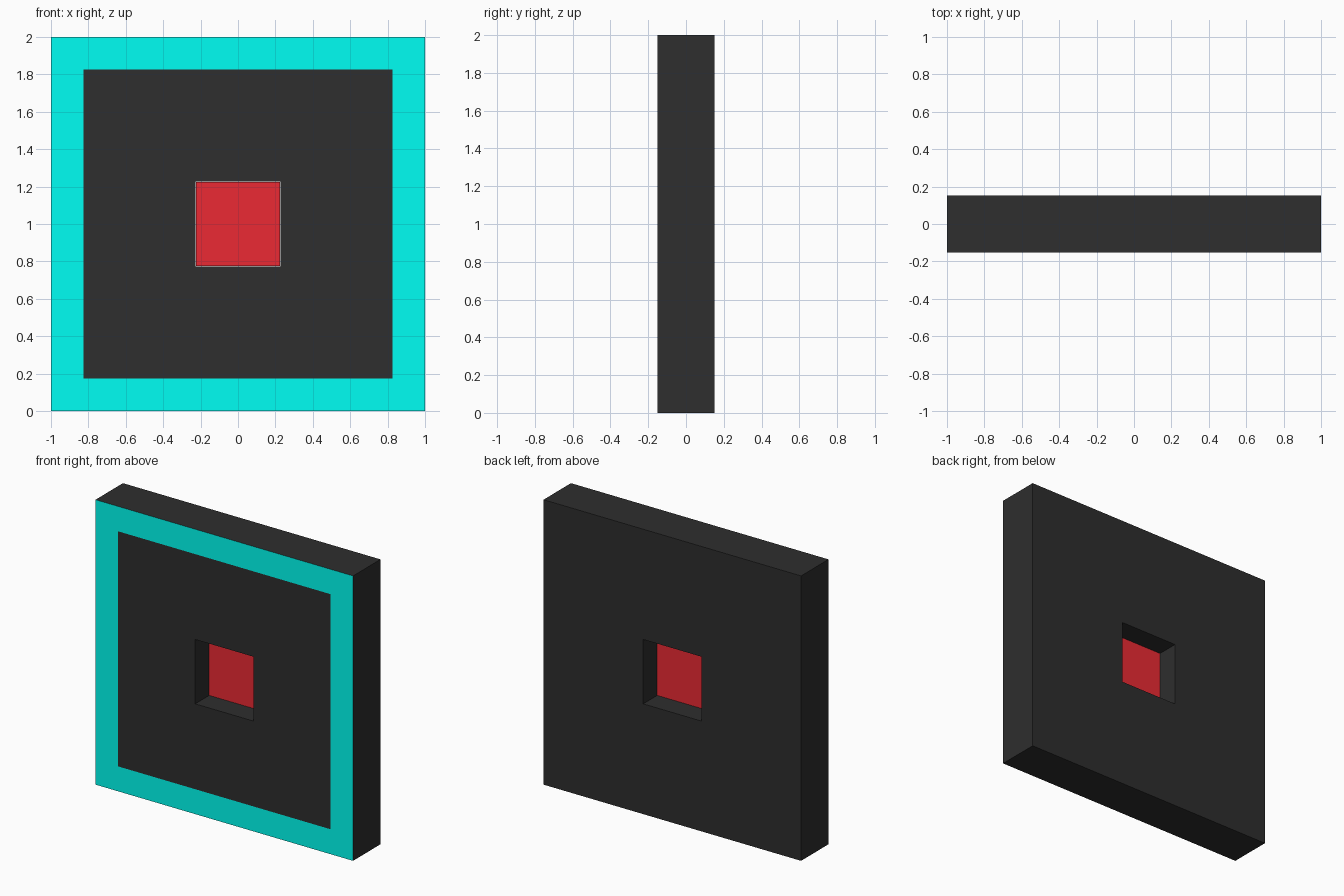
import bpy, bmesh
from mathutils import Matrix

if "Cube" in bpy.data.objects:
    bpy.data.objects.remove(bpy.data.objects["Cube"])

SIZE, DEPTH = 2.0, 0.304
BORDER, HOLE = 0.175, 0.452


def material(name, srgb):
    m = bpy.data.materials.new(name)
    m.diffuse_color = [(c / 255 / 12.92 if c < 11 else ((c / 255 + 0.055) / 1.055) ** 2.4)
                       for c in srgb] + [1.0]
    m.use_nodes = True
    m.node_tree.nodes["Principled BSDF"].inputs["Base Color"].default_value = m.diffuse_color
    return m


def inset(bm, face, thickness):
    return bmesh.ops.inset_individual(bm, faces=[face], thickness=thickness,
                                      use_even_offset=True)["faces"]


def finish(name, bm, mats):
    mesh = bpy.data.meshes.new(name)
    bm.to_mesh(mesh)
    bm.free()
    for m in mats:
        mesh.materials.append(m)
    obj = bpy.data.objects.new(name, mesh)
    bpy.context.collection.objects.link(obj)
    return obj


dark = material("dark", (46, 46, 46))
cyan = material("cyan", (0, 255, 243))
red = material("red", (235, 42, 52))

# Square panel with a coloured front border and a square opening
bm = bmesh.new()
bmesh.ops.create_cube(bm, size=1, matrix=Matrix.Translation((0, 0, SIZE / 2))
                      @ Matrix.Diagonal((SIZE, DEPTH, SIZE, 1)))
bm.normal_update()
front = next(f for f in bm.faces if f.normal.y < -0.9)
back = next(f for f in bm.faces if f.normal.y > 0.9)
for f in inset(bm, front, BORDER):
    if f is not front:
        f.material_index = 1
for f in inset(bm, front, (SIZE - HOLE) / 2 - BORDER):
    f.material_index = 0
inset(bm, back, (SIZE - HOLE) / 2)
rim = list(front.edges) + list(back.edges)
bmesh.ops.delete(bm, geom=[front, back], context='FACES_ONLY')
for f in bmesh.ops.bridge_loops(bm, edges=rim)["faces"]:
    f.material_index = 0
bmesh.ops.recalc_face_normals(bm, faces=bm.faces)
finish("panel", bm, [dark, cyan])

# Thin red pane halfway through the opening
bm = bmesh.new()
bmesh.ops.create_grid(bm, x_segments=1, y_segments=1, size=HOLE / 2 - 0.002,
                      matrix=Matrix.Translation((0, 0, SIZE / 2))
                      @ Matrix.Rotation(1.5707963, 4, 'X'))
finish("center_pane", bm, [red])
